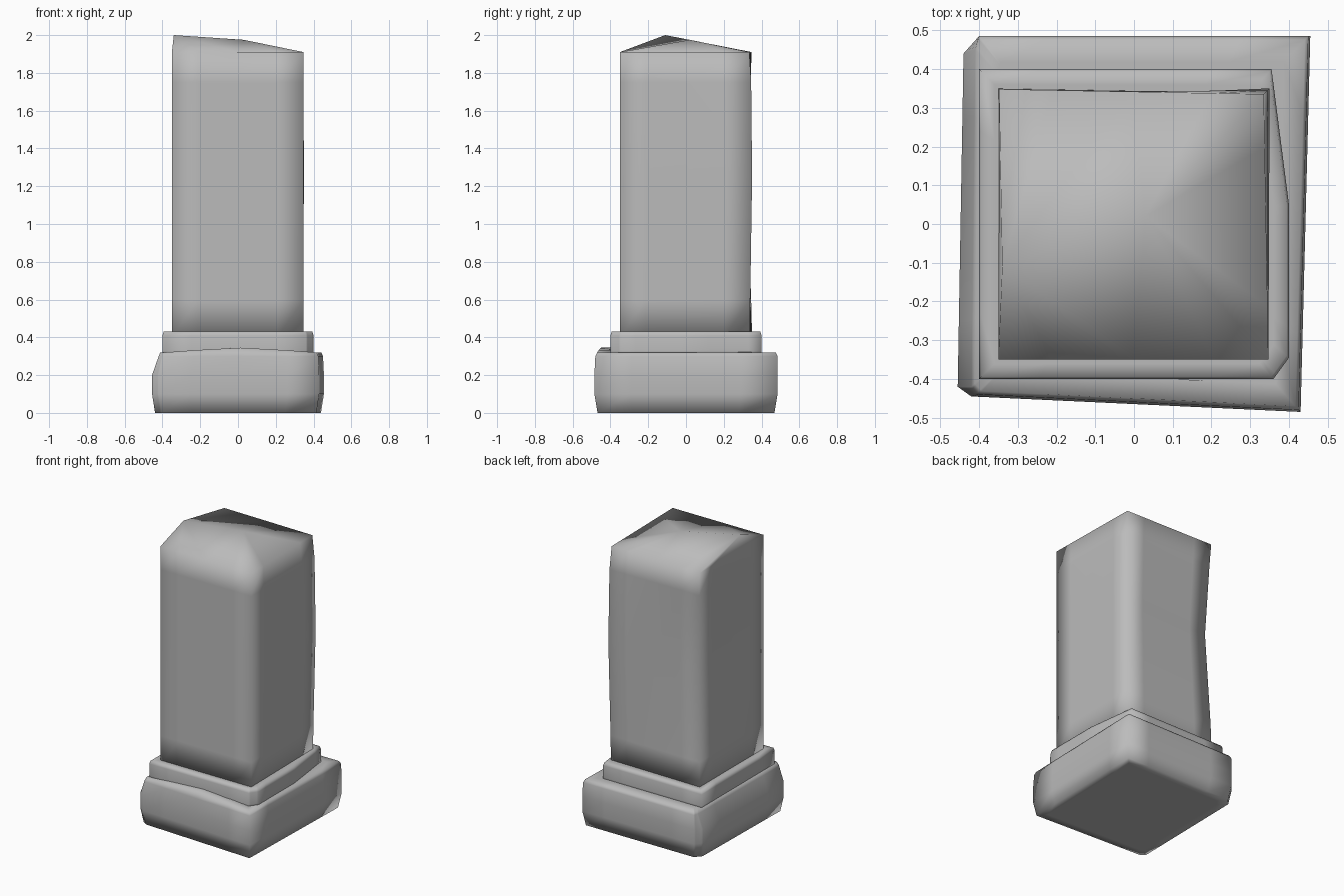
import bpy
import bmesh
from mathutils import Vector

cube = bpy.data.objects.get("Cube")
if cube:
    bpy.data.objects.remove(cube, do_unlink=True)

stone = bpy.data.materials.new("grey_stone")
stone.use_nodes = True
GREY = (0.5, 0.5, 0.5, 1)
stone.diffuse_color = GREY
stone.node_tree.nodes["Principled BSDF"].inputs["Base Color"].default_value = GREY


def ring(corners, z):
    """Horizontal loop with extra points a quarter in from every corner."""
    pts = []
    for i, a in enumerate(corners):
        a, b = Vector(a), Vector(corners[(i + 1) % len(corners)])
        pts += [(*a.lerp(b, t), z) for t in (0, 0.2, 0.5, 0.8)]
    return pts


def scaled(corners, s):
    return [(x * s, y * s) for x, y in corners]


def build(name, rings, roof=None, smooth=180):
    """Skin stacked loops; close them with flat ends or a roof function."""
    bm = bmesh.new()
    loops = [[bm.verts.new(p) for p in r] for r in rings]
    n = len(loops[0])
    for low, high in zip(loops, loops[1:]):
        for i in range(n):
            j = (i + 1) % n
            bm.faces.new((low[i], low[j], high[j], high[i]))
    bm.faces.new(loops[0][::-1])
    if roof:
        roof(bm, loops[-1])
    else:
        bm.faces.new(loops[-1])
    bmesh.ops.recalc_face_normals(bm, faces=bm.faces)
    mesh = bpy.data.meshes.new(name)
    bm.to_mesh(mesh)
    bm.free()
    mesh.materials.append(stone)
    obj = bpy.data.objects.new(name, mesh)
    bpy.context.collection.objects.link(obj)
    bpy.ops.object.select_all(action="DESELECT")
    obj.select_set(True)
    bpy.context.view_layer.objects.active = obj
    if smooth < 180:
        bpy.ops.object.shade_smooth_by_angle(angle=smooth * 0.01745)
    else:
        bpy.ops.object.shade_smooth()
    return obj


# Rough plinth: worn corners on the left, front edge swelling upwards
foot = [(-.42, -.445), (.43, -.485), (.455, .485), (-.40, .485), (-.44, .44), (-.455, -.42)]
brim = [(-.40, -.44), (.425, -.48), (.45, .485), (-.40, .485), (-.41, .45), (-.42, -.42)]
plinth_rings = [ring(scaled(foot, .85), 0), ring(scaled(foot, .965), 0), ring(foot, .1),
                ring(foot, .2), ring(brim, .3), ring(scaled(brim, .98), .32),
                ring(scaled(brim, .86), .32)]
for r in plinth_rings[-2:]:
    for i, lift in ((1, .012), (2, .025), (3, .012)):
        x, y, z = r[i]
        r[i] = (x, y, z + lift)
build("plinth", plinth_rings)

# Step with two chipped corners on the right
step = [(-.40, -.40), (.36, -.40), (.40, -.345), (.40, .05), (.355, .40), (-.40, .40)]
build("step", [ring(step, .30), ring(step, .33), ring(step, .41),
               ring(scaled(step, .985), .43), ring(scaled(step, .9), .43)])


# Shaft with a dented back edge and a lopsided gabled top
def gable(bm, loop):
    peak = bm.verts.new((-.34, -.11, 2))
    crest = bm.verts.new((.03, .02, 1.975))
    fl, fr, br, bl = 0, 4, 8, 12
    spans = [(fl, 2, peak), (2, fr, crest), (fr, br, crest), (br, 10, crest),
             (10, bl, peak), (bl, 16, peak)]
    for a, b, tip in spans:
        for i in range(a, b):
            bm.faces.new((loop[i], loop[(i + 1) % 16], tip))
    bm.faces.new((loop[2], crest, peak))
    bm.faces.new((loop[10], peak, crest))


def square(back_right, back_left):
    return [(-.35, -.35), (.347, -.35), (back_right, back_right), (-back_left, back_left)]


levels = [(.40, .338, .35), (.6, .34, .345), (1.25, .35, .32),
          (1.75, .345, .34), (1.91, .335, .348)]
build("shaft", [ring(square(r, l), z) for z, r, l in levels], gable)
